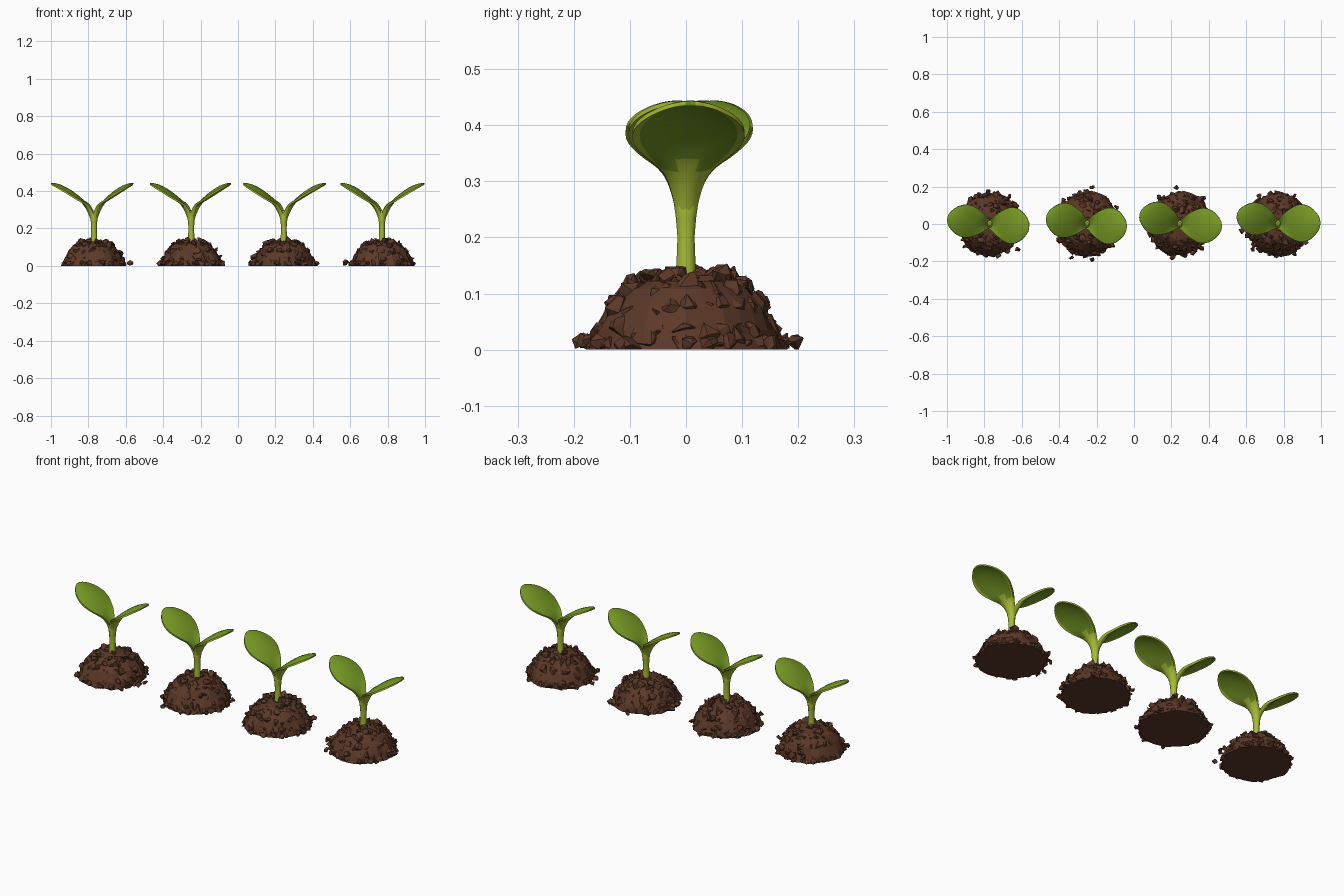
import bpy, bmesh, math, random
from mathutils import Vector

if "Cube" in bpy.data.objects:
    bpy.data.objects.remove(bpy.data.objects["Cube"])

random.seed(7)


def mat(name, rgb):
    m = bpy.data.materials.new(name)
    m.diffuse_color = (*rgb, 1)
    m.use_nodes = True
    m.node_tree.nodes["Principled BSDF"].inputs["Base Color"].default_value = m.diffuse_color
    return m


SOIL = mat("soil brown", (0.105, 0.040, 0.021))
LEAF = mat("leaf green", (0.180, 0.315, 0.017))
LIME = mat("stem lime", (0.390, 0.500, 0.036))


def finish(bm, name, mats, smooth=None):
    bmesh.ops.recalc_face_normals(bm, faces=bm.faces)
    me = bpy.data.meshes.new(name)
    bm.to_mesh(me)
    bm.free()
    ob = bpy.data.objects.new(name, me)
    bpy.context.collection.objects.link(ob)
    for m in mats:
        me.materials.append(m)
    if smooth:
        bpy.ops.object.select_all(action='DESELECT')
        ob.select_set(True)
        bpy.context.view_layer.objects.active = ob
        bpy.ops.object.shade_smooth_by_angle(angle=math.radians(smooth))
    return ob


def loft(bm, rings, caps=True):
    """Skin closed rings; returns faces as (row, column, face)."""
    vs = [[bm.verts.new(p) for p in r] for r in rings]
    n, out = len(vs[0]), []
    for i in range(len(vs) - 1):
        for j in range(n):
            k = (j + 1) % n
            out.append((i, j, bm.faces.new((vs[i][j], vs[i][k], vs[i + 1][k], vs[i + 1][j]))))
    if caps:
        bm.faces.new(vs[0])
        bm.faces.new(vs[-1])
    return out


def spline(pts, sub):
    """Catmull-Rom through tuples of values."""
    out = []
    for i in range(len(pts) - 1):
        p = [pts[max(0, min(len(pts) - 1, i + o))] for o in (-1, 0, 1, 2)]
        for s in range(sub):
            t = s / sub
            out.append([0.5 * (2 * b + (c - a) * t + (2 * a - 5 * b + 4 * c - d) * t * t
                        + (3 * b - a - 3 * c + d) * t ** 3) for a, b, c, d in zip(*p)])
    return out + [list(pts[-1])]


def clod(bm, c, size):
    """Angular lump: convex hull of jittered directions, cut flat at the ground."""
    vs = []
    for _ in range(11):
        d = Vector([random.gauss(0, 1) for _ in range(3)]).normalized()
        p = Vector(c) + d * size * random.uniform(0.85, 1.1)
        p.z = max(p.z, 0)
        vs.append(bm.verts.new(p))
    r = bmesh.ops.convex_hull(bm, input=vs)
    junk = [g for g in r["geom_interior"] + r["geom_unused"] if isinstance(g, bmesh.types.BMVert)]
    bmesh.ops.delete(bm, geom=list(set(junk)), context='VERTS')


# mound outline: radius, height
MOUND = [(0.175, 0.0), (0.162, 0.035), (0.140, 0.075), (0.112, 0.108), (0.085, 0.122), (0.03, 0.13)]


def soil(x, strays, name):
    bm = bmesh.new()
    rings = []
    for r, z in MOUND:
        rings.append([(x + r * j * math.cos(a), r * j * math.sin(a), z)
                      for a in [i * math.tau / 26 for i in range(26)]
                      for j in [random.uniform(0.93, 1.03)]])
    loft(bm, rings)
    # lumps pressed into the surface, ring by ring
    for (r, z), n in zip(MOUND, (34, 32, 28, 20, 13, 5)):
        for i in range(n):
            a = (i + random.uniform(-0.4, 0.4)) * math.tau / n
            rr = r * random.uniform(0.9, 1.0) - 0.008
            clod(bm, (x + rr * math.cos(a), rr * math.sin(a), max(0.008, z + random.uniform(-0.012, 0.008))),
                 random.uniform(0.017, 0.027))
    # loose crumbs around the foot
    for deg, r in strays:
        a = math.radians(deg)
        s = random.uniform(0.013, 0.019)
        clod(bm, (x + r * math.cos(a), r * math.sin(a), s * 0.85), s)
    finish(bm, name, [SOIL])


# leaf rows: distance from stem, height, half width, edge lift (+ cupped, - drooping), thickness
LEAF_ROWS = [(0.004, 0.235, 0.015, 0.2, 0.018), (0.016, 0.270, 0.022, 0.5, 0.020),
             (0.035, 0.308, 0.036, 0.35, 0.018), (0.062, 0.345, 0.066, 0.0, 0.015),
             (0.100, 0.380, 0.088, -0.12, 0.013), (0.140, 0.408, 0.089, -0.16, 0.012),
             (0.180, 0.428, 0.072, -0.18, 0.012), (0.212, 0.437, 0.045, -0.15, 0.011),
             (0.226, 0.439, 0.024, -0.1, 0.010), (0.230, 0.439, 0.008, 0.0, 0.008)]
ACROSS = [-1, -0.87, -0.6, -0.3, 0, 0.3, 0.6, 0.87, 1]


def leaf(x, deg, length, wide, name):
    a = math.radians(deg)
    out, side, up = Vector((math.cos(a), math.sin(a), 0)), Vector((-math.sin(a), math.cos(a), 0)), Vector((0, 0, 1))
    rows = spline(LEAF_ROWS, 3)
    k = length / 0.23
    rings = []
    for i, (d, z, w, lift, th) in enumerate(rows):
        p, q = rows[max(0, i - 1)], rows[min(len(rows) - 1, i + 1)]
        dd, dz = q[0] - p[0], q[1] - p[1]
        n = (up * dd - out * dz).normalized()
        w *= wide
        c = Vector((x, 0, z)) + out * d * k
        top = [c + side * u * w + n * (lift * w * u * u + th / 2 * (1 - 0.3 * u * u)) for u in ACROSS]
        bot = [c + side * u * w + n * (lift * w * u * u - th / 2 * (1 - 0.3 * u * u)) for u in ACROSS]
        rings.append(top + bot[::-1])
    bm = bmesh.new()
    m = len(ACROSS)
    for i, j, f in loft(bm, rings):
        d = rows[i][0]
        if j < m - 1:                       # upper side
            f.material_index = int(d < 0.02)
        elif j in (m - 1, m, 2 * m - 2, 2 * m - 1):  # rim and turned margin
            f.material_index = 1
        else:                               # underside, with lime running up the rib
            f.material_index = int(d < (0.055 if j in (m + 3, m + 4) else 0.04))
    finish(bm, name, [LEAF, LIME], 50)


def stem(x, name):
    bm = bmesh.new()
    rings = []
    for r, ry, z in [(0.019, 0.019, 0.10), (0.017, 0.018, 0.15), (0.015, 0.016, 0.20),
                     (0.017, 0.019, 0.235), (0.021, 0.023, 0.262), (0.017, 0.02, 0.285), (0.006, 0.008, 0.297)]:
        rings.append([(x + r * math.cos(i * math.tau / 10), ry * math.sin(i * math.tau / 10), z) for i in range(10)])
    loft(bm, rings)
    finish(bm, name, [LIME], 40)


# x, left leaf (angle, length, width), right leaf, loose crumbs (angle, radius)
PLANTS = [
    (-0.77, (173, 0.230, 0.97), (-4, 0.210, 1.07),
     [(122, .16), (93, .18), (55, .18), (262, .17), (317, .2), (222, .18), (0, .2), (-12, .195), (285, .175)]),
    (-0.25, (171, 0.222, 1.02), (-5, 0.212, 1.07),
     [(82, .198), (245, .2), (278, .19), (208, .175), (320, .18), (135, .18), (30, .18)]),
    (0.245, (166, 0.221, 0.98), (-4, 0.225, 1.03),
     [(96, .198), (258, .185), (48, .185), (-8, .178), (187, .175), (128, .18), (312, .175)]),
    (0.77, (167, 0.225, 0.95), (2, 0.226, 1.1),
     [(125, .18), (225, .19), (268, .17), (60, .175), (2, .168), (178, .2), (190, .195), (300, .18), (150, .19)]),
]
for n, (x, left, right, strays) in enumerate(PLANTS, 1):
    soil(x, strays, f"soil_mound_{n}")
    stem(x, f"stem_{n}")
    leaf(x, *left, f"left_leaf_{n}")
    leaf(x, *right, f"right_leaf_{n}")
